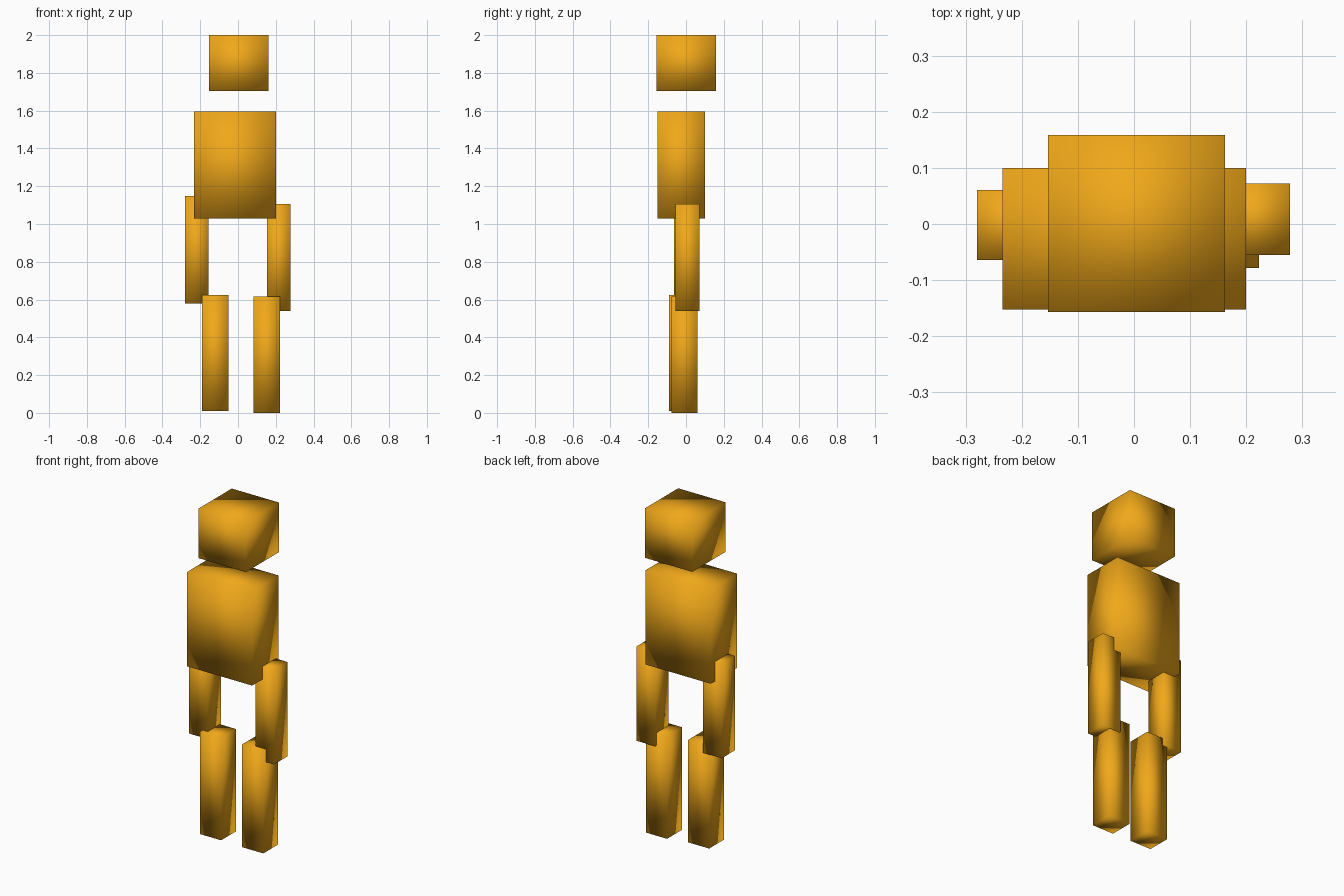
import bpy

if "Cube" in bpy.data.objects:
    bpy.data.objects.remove(bpy.data.objects["Cube"])

orange = bpy.data.materials.new("orange")
orange.diffuse_color = (0.87, 0.39, 0.01, 1)
orange.use_nodes = True
orange.node_tree.nodes["Principled BSDF"].inputs["Base Color"].default_value = orange.diffuse_color


def box(name, x, y, z):
    """Smooth-shaded box spanning the given (min, max) ranges."""
    centre = [(a + b) / 2 for a, b in (x, y, z)]
    bpy.ops.mesh.primitive_cube_add(size=1, location=centre)
    ob = bpy.context.object
    ob.name = name
    ob.scale = [b - a for a, b in (x, y, z)]
    bpy.ops.object.transform_apply(location=False, rotation=False, scale=True)
    bpy.ops.object.shade_smooth()
    ob.data.materials.append(orange)
    return ob


# Head and torso
box("head", (-0.153, 0.162), (-0.157, 0.159), (1.703, 2.0))
box("torso", (-0.234, 0.2), (-0.152, 0.1), (1.03, 1.595))

# Arms, slightly uneven in height
box("left_arm", (-0.28, -0.156), (-0.064, 0.061), (0.58, 1.147))
box("right_arm", (0.154, 0.278), (-0.055, 0.072), (0.54, 1.107))

# Legs
box("left_leg", (-0.19, -0.05), (-0.089, 0.051), (0.01, 0.625))
box("right_leg", (0.082, 0.223), (-0.078, 0.062), (0.0, 0.617))
